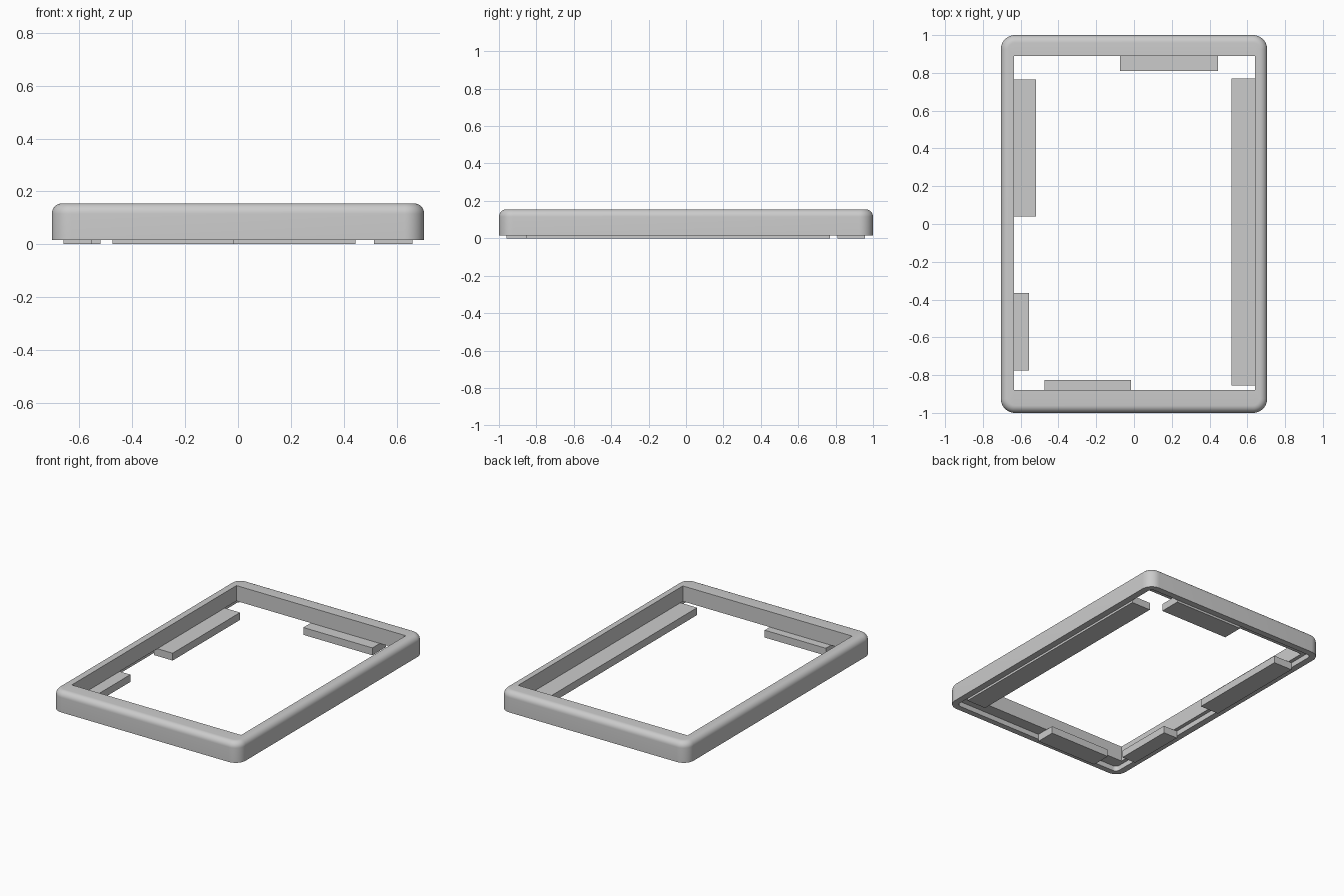
import bpy, bmesh
from math import sin, cos, pi

cube = bpy.data.objects.get("Cube")
if cube:
    bpy.data.objects.remove(cube)

grey = bpy.data.materials.new("light_grey")
grey.use_nodes = True
colour = (0.6, 0.6, 0.6, 1)
grey.diffuse_color = colour
grey.node_tree.nodes["Principled BSDF"].inputs["Base Color"].default_value = colour

OUTER = (-0.705, 0.705, -1.0, 1.0)
GROOVE = (-0.66, 0.66, -0.96, 0.957)
OPENING = (-0.635, 0.64, -0.88, 0.89)
BOTTOM, LEDGE, TOP = 0.015, 0.05, 0.155
FILLET, CORNER, STEPS = 0.04, 0.075, 10


def add_object(name, bm):
    bmesh.ops.recalc_face_normals(bm, faces=bm.faces)
    mesh = bpy.data.meshes.new(name)
    bm.to_mesh(mesh)
    bm.free()
    mesh.materials.append(grey)
    obj = bpy.data.objects.new(name, mesh)
    bpy.context.collection.objects.link(obj)
    return obj


def ring(bm, rect, inset, radius, z):
    """Rounded rectangle of vertices at height z."""
    x0, x1, y0, y1 = rect
    a = inset + radius
    centres = [(x1 - a, y1 - a), (x0 + a, y1 - a), (x0 + a, y0 + a), (x1 - a, y0 + a)]
    verts = []
    for q, (cx, cy) in enumerate(centres):
        for s in range(STEPS + 1):
            t = (q + s / STEPS) * pi / 2
            verts.append(bm.verts.new((cx + radius * cos(t), cy + radius * sin(t), z)))
    return verts


# Frame: closed cross-section swept round the border, with a groove underneath
bm = bmesh.new()
rings = [ring(bm, OUTER, 0, CORNER, BOTTOM)]
for i in range(9):
    t = i / 8 * pi / 2
    inset = FILLET * (1 - cos(t))
    rings.append(ring(bm, OUTER, inset, CORNER - inset, TOP - FILLET * (1 - sin(t))))
rings += [
    ring(bm, OPENING, 0, 0, TOP),
    ring(bm, OPENING, 0, 0, LEDGE),
    ring(bm, GROOVE, 0, 0.03, LEDGE),
    ring(bm, GROOVE, 0, 0.03, BOTTOM),
]
for a, b in zip(rings, rings[1:] + rings[:1]):
    for i in range(len(a)):
        j = (i + 1) % len(a)
        bm.faces.new((a[i], a[j], b[j], b[i]))
bmesh.ops.remove_doubles(bm, verts=bm.verts, dist=0.0001)
frame = add_object("frame", bm)
bpy.ops.object.select_all(action="DESELECT")
frame.select_set(True)
bpy.context.view_layer.objects.active = frame
bpy.ops.object.shade_smooth_by_angle(angle=pi / 6)

# Retaining tabs seated in the groove and reaching into the opening
tabs = {
    "right_front_tab": (-0.66, -0.555, -0.775, -0.365),
    "right_back_tab": (-0.66, -0.52, 0.04, 0.765),
    "left_tab": (0.515, 0.66, -0.855, 0.77),
    "back_tab": (-0.075, 0.445, 0.81, 0.957),
    "front_tab": (-0.475, -0.015, -0.96, -0.825),
}
for name, (x0, x1, y0, y1) in tabs.items():
    bm = bmesh.new()
    bmesh.ops.create_cube(bm, size=1)
    bmesh.ops.scale(bm, vec=(x1 - x0, y1 - y0, LEDGE), verts=bm.verts)
    bmesh.ops.translate(bm, vec=((x0 + x1) / 2, (y0 + y1) / 2, LEDGE / 2), verts=bm.verts)
    add_object(name, bm)
